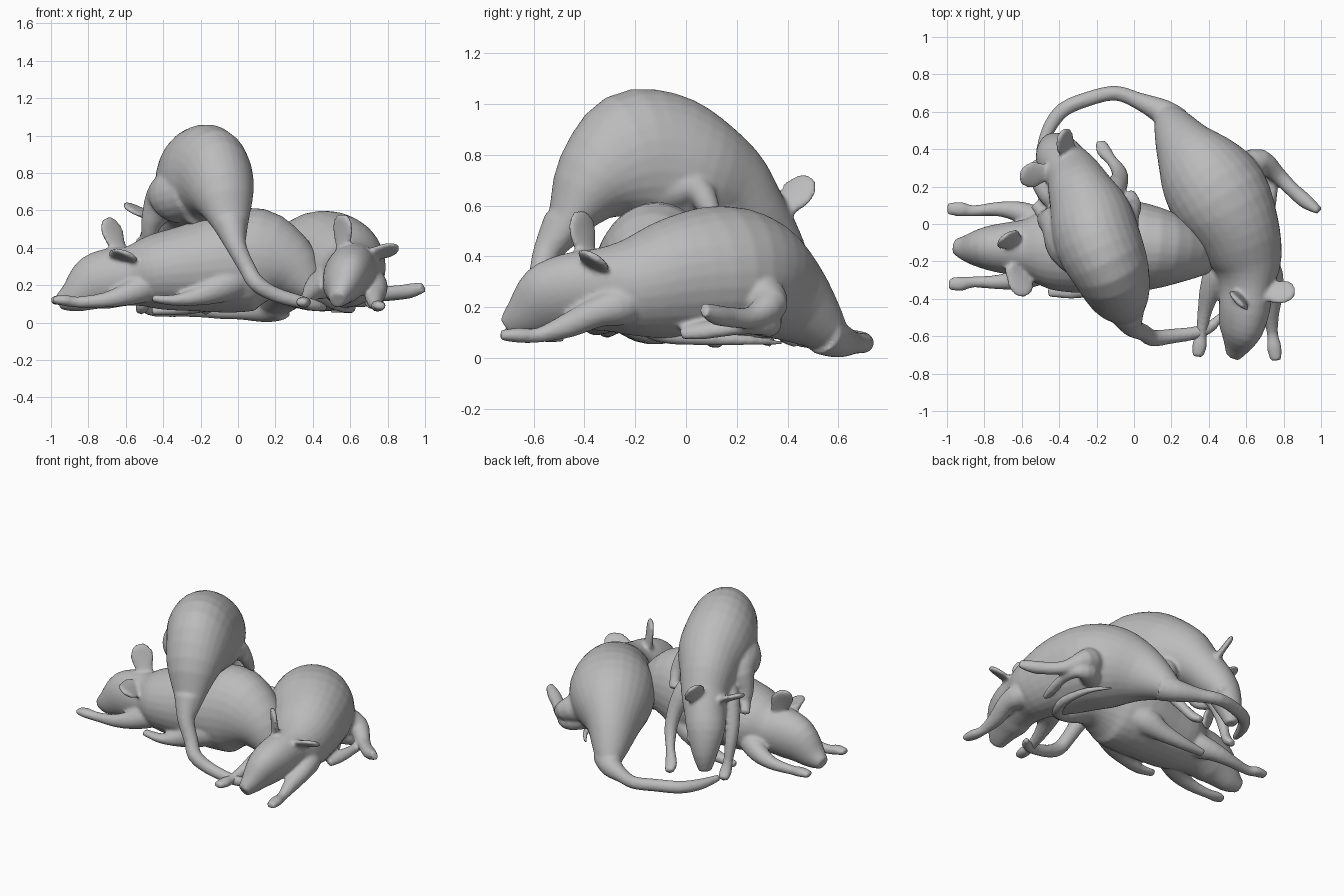
import bpy
import bmesh
import math
from mathutils import Vector

default_cube = bpy.data.objects.get("Cube")
if default_cube:
    bpy.data.objects.remove(default_cube, do_unlink=True)

CM = 0.01  # all measurements below are hundredths of a unit

grey = bpy.data.materials.new("soft_grey")
grey.use_nodes = True
grey_colour = (0.5, 0.5, 0.5, 1)
grey.diffuse_color = grey_colour
grey.node_tree.nodes["Principled BSDF"].inputs["Base Color"].default_value = grey_colour


def refine(sections, steps=3):
    """Pass a smooth curve through the ring centres and sizes."""
    rows = [Vector((*s[:4], s[-1])) for s in sections]
    last = len(rows) - 1
    result = []
    for i in range(last):
        before, start, end, after = (rows[max(i - 1, 0)], rows[i],
                                     rows[i + 1], rows[min(i + 2, last)])
        for step in range(steps):
            t = step / steps
            bend_in, bend_out = (end - before) / 2, (after - start) / 2
            rise = t * t * (3 - 2 * t)
            result.append(start.lerp(end, rise) + bend_in * (t * (1 - t) ** 2)
                          - bend_out * (t * t * (1 - t)))
    return result + [rows[last]]


def loft(bm, sections, side, sides=20):
    """Skin elliptical rings (x, y, z, half width, half height) along a spine."""
    rows = refine(sections)
    centres = [Vector(row[:3]) for row in rows]
    last = len(rows) - 1
    across = Vector(side)
    rings = []
    for i, row in enumerate(rows):
        tangent = (centres[min(i + 1, last)] - centres[max(i - 1, 0)]).normalized()
        across = across - tangent * tangent.dot(across)
        if across.length < 0.05:
            across = tangent.orthogonal()
        across.normalize()
        upward = across.cross(tangent)
        ring = []
        for k in range(sides):
            angle = math.tau * k / sides
            offset = across * math.cos(angle) * row[3] + upward * math.sin(angle) * row[4]
            ring.append(bm.verts.new((centres[i] + offset) * CM))
        rings.append(ring)
    faces = [bm.faces.new(reversed(rings[0])), bm.faces.new(rings[-1])]
    for lower, upper in zip(rings, rings[1:]):
        for k in range(sides):
            n = (k + 1) % sides
            faces.append(bm.faces.new((lower[k], lower[n], upper[n], upper[k])))
    bmesh.ops.recalc_face_normals(bm, faces=faces)


def ear(bm, base, tip, side):
    """A thin leaf-shaped ear from base to tip."""
    base, tip = Vector(base), Vector(tip)
    profile = [(0, 4, 3), (0.3, 6, 2.2), (0.6, 7.5, 1.8), (0.85, 6, 1.7), (1, 3, 1.2)]
    loft(bm, [(*base.lerp(tip, t), w, h) for t, w, h in profile], side)


def eye(bm, centre):
    made = bmesh.ops.create_uvsphere(bm, u_segments=12, v_segments=8, radius=2.5 * CM)
    bmesh.ops.translate(bm, verts=made["verts"], vec=Vector(centre) * CM)


def animal(name, side, body, tail, limbs, ears, eyes):
    bm = bmesh.new()
    loft(bm, body, side, 28)
    loft(bm, tail, side)
    for points in limbs.values():
        loft(bm, points, side)
    for base, tip, ear_side in ears:
        ear(bm, base, tip, ear_side)
    for centre in eyes:
        eye(bm, centre)
    mesh = bpy.data.meshes.new(name)
    bm.to_mesh(mesh)
    bm.free()
    mesh.materials.append(grey)
    obj = bpy.data.objects.new(name, mesh)
    bpy.context.collection.objects.link(obj)
    # Fuse all parts into one skin and soften the joins
    fuse = obj.modifiers.new("fuse", "REMESH")
    fuse.mode = "VOXEL"
    fuse.voxel_size = 0.011
    fuse.use_smooth_shade = True
    soften = obj.modifiers.new("soften", "SMOOTH")
    soften.factor = 0.5
    soften.iterations = 5


# Animal lying at the bottom, head towards -x
animal(
    "lower_animal", (0, 1, 0),
    body=[(45, -19, 14, 4, 4), (39, -18, 19, 9, 9), (28, -15, 29, 16, 18),
          (12, -13, 34, 22, 27), (-6, -12, 32, 25, 27), (-28, -13, 29, 24, 23),
          (-45, -13, 27, 22, 20), (-57, -13, 25, 16, 16), (-67, -13, 24, 14, 16),
          (-77, -13, 21, 12, 15), (-88, -13, 14, 8, 9), (-96, -12, 11, 4, 4)],
    tail=[(43, -19, 17, 6), (54, -10, 10, 4), (60, 5, 8, 3), (58, 25, 7, 2), (50, 38, 6, 1)],
    limbs={
        "left_foreleg": [(-40, -18, 22, 5), (-50, -24, 19, 8), (-60, -29, 15, 6), (-72, -31, 12, 4),
                         (-86, -31, 11, 3), (-93, -32, 12, 4, 3), (-99, -32, 12, 3, 2)],
        "right_foreleg": [(-40, -6, 22, 5), (-50, 0, 19, 8), (-60, 6, 15, 6), (-72, 8, 12, 4),
                          (-86, 7, 11, 3), (-93, 8, 12, 4, 3), (-100, 8, 12, 3, 2)],
        "left_hind_leg": [(8, -18, 28, 8), (-2, -26, 23, 10), (-12, -31, 18, 8),
                          (-22, -34, 14, 5), (-34, -36, 12, 4, 3), (-46, -36, 13, 3, 2)],
        "right_hind_leg": [(8, -4, 24, 8), (-6, 4, 18, 9), (-16, 8, 12, 6),
                           (-30, 11, 8, 4), (-46, 12, 6, 3, 2)],
    },
    ears=[((-66, -22, 36), (-57, -38, 36), (1, 0.3, -0.5)),
          ((-63, -10, 37), (-70, -7, 56), (0.8, 0.6, 0))],
    eyes=[(-81, -21, 19), (-81, -5, 19)])

# Animal lying beside it, head towards the front
animal(
    "side_animal", (1, 0, 0),
    body=[(15, 60, 6, 5, 5), (20, 54, 12, 10, 10), (27, 41, 23, 16, 18),
          (36, 28, 30, 24, 25), (46, 14, 33, 27, 27), (55, -4, 31, 23, 25),
          (60, -20, 28, 19, 20), (60, -33, 27, 14, 17), (59, -45, 26, 13, 16),
          (57, -55, 22, 11, 15), (55, -64, 16, 7, 9), (53, -70, 12, 4, 5)],
    tail=[(22, 54, 10, 9), (15, 60, 7, 7), (2, 66, 6, 4.5), (-10, 70, 6, 4),
          (-24, 67, 7, 4), (-38, 61, 7, 4), (-46, 50, 7, 3.5), (-51, 37, 8, 2)],
    limbs={
        "left_foreleg": [(64, -14, 24, 5), (71, -25, 21, 8), (74, -35, 18, 6), (73, -46, 13, 5),
                         (74, -58, 9, 3), (75, -66, 9, 4, 3), (76, -73, 9, 3, 2)],
        "right_foreleg": [(54, -14, 24, 5), (46, -25, 21, 8), (41, -35, 18, 6), (38, -46, 14, 4),
                          (36, -58, 11, 3), (35, -65, 11, 4, 3), (34, -71, 11, 3, 2)],
        "left_hind_leg": [(48, 24, 28, 10), (60, 29, 24, 10), (68, 33, 21, 7),
                          (77, 26, 16, 4.5), (85, 18, 16, 4), (92, 12, 17, 4), (99, 7, 19, 3, 2)],
        "right_hind_leg": [(54, 24, 18, 8), (65, 32, 14, 6), (72, 30, 13, 4),
                           (74, 20, 12, 3), (72, 8, 11, 4, 3), (70, -2, 10, 3, 2)],
    },
    ears=[((68, -37, 36), (86, -36, 40), (0, 1, -0.6)),
          ((56, -39, 39), (56, -42, 58), (0.7, -0.7, 0))],
    eyes=[(65, -55, 22), (48, -55, 22)])

# Animal draped over the top, rump forward and head hanging at the back
animal(
    "upper_animal", (1, 0.25, 0),
    body=[(-1, -55, 41, 5, 5), (-4, -47, 53, 10, 8), (-8, -37, 68, 17, 17),
          (-13, -23, 77, 21, 27), (-19, -10, 77, 23, 28), (-23, 4, 72, 22, 25),
          (-28, 16, 66, 18, 20), (-32, 25, 57, 15, 15), (-37, 32, 47, 13, 13),
          (-41, 37, 38, 12, 11), (-43, 41, 24, 8, 8), (-44, 42, 13, 4, 4)],
    tail=[(-4, -48, 52, 9), (-1, -55, 41, 5.5), (5, -58, 29, 4.5), (10, -61, 21, 4.5),
          (20, -60, 15, 4), (34, -58, 11, 3.5), (42, -54, 9, 3), (47, -48, 8, 1.5)],
    limbs={
        "left_foreleg": [(-18, 10, 60, 6), (-12, 17, 50, 7), (-8, 23, 38, 5), (-8, 28, 26, 4),
                         (-12, 34, 16, 3), (-16, 39, 9, 4, 3), (-18, 44, 6, 3, 2)],
        "right_foreleg": [(-36, 10, 62, 6), (-43, 15, 52, 7), (-49, 20, 40, 5), (-51, 24, 28, 4),
                          (-51, 27, 16, 3), (-51, 30, 9, 4, 3), (-52, 34, 6, 3, 2)],
        "left_hind_leg": [(-10, -18, 66, 12), (-6, -4, 67, 9), (-3, 5, 66, 6),
                          (0, 10, 57, 4), (-2, 16, 48, 3)],
        "right_hind_leg": [(-24, -18, 70, 14), (-33, -9, 68, 15), (-40, 0, 64, 11),
                           (-46, 2, 54, 6), (-48, 5, 46, 4), (-53, 11, 43, 3, 2)],
    },
    ears=[((-34, 36, 56), (-39, 49, 71), (1, 1, -1)),
          ((-45, 28, 56), (-61, 25, 63), (0, 1, 0.3))],
    eyes=[(-34, 44, 33), (-50, 38, 33)])
